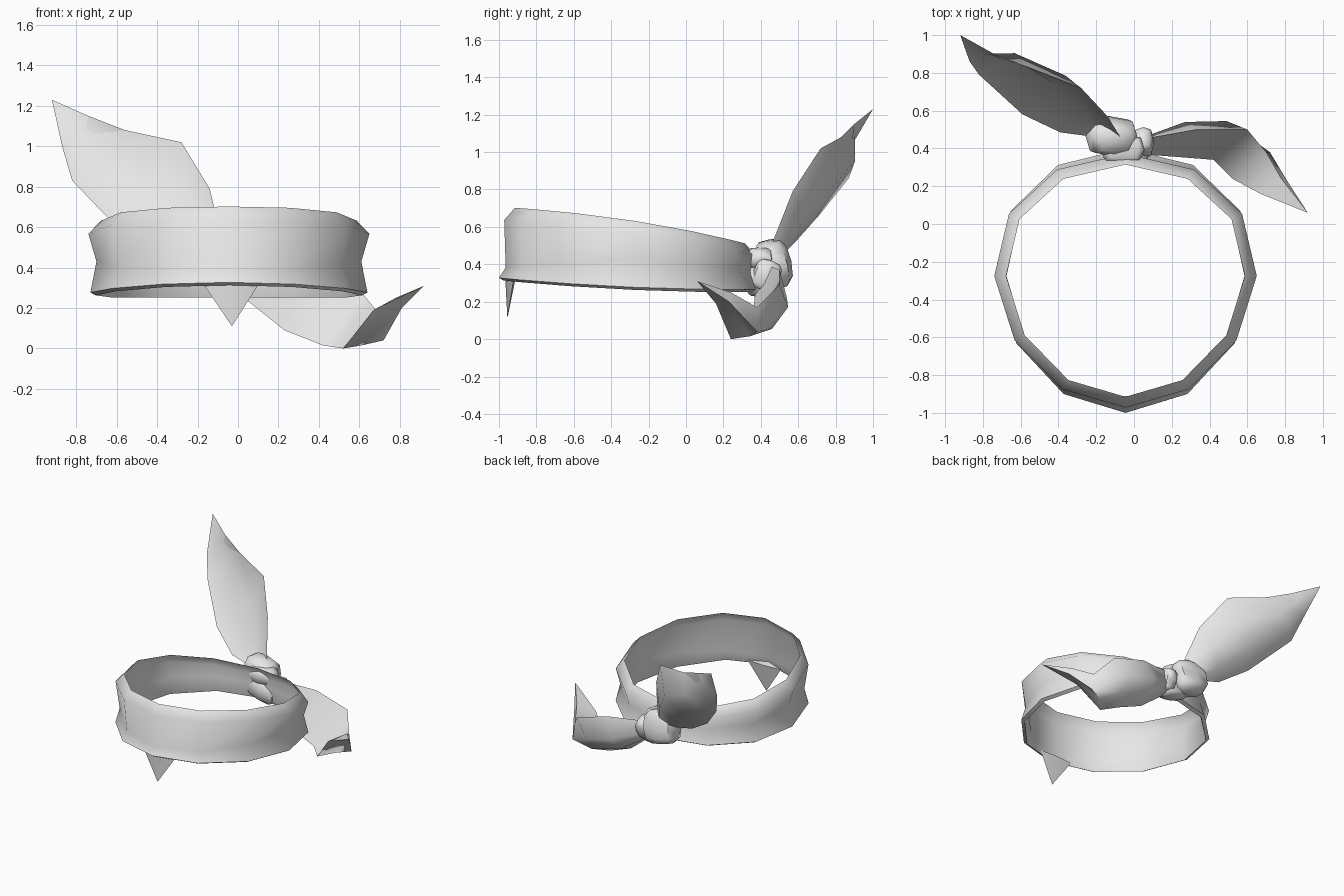
import bpy, bmesh, math
from mathutils import Vector

if "Cube" in bpy.data.objects:
    bpy.data.objects.remove(bpy.data.objects["Cube"], do_unlink=True)

cloth = bpy.data.materials.new("grey cloth")
cloth.use_nodes = True
cloth.diffuse_color = (0.8, 0.8, 0.8, 1)
cloth.node_tree.nodes["Principled BSDF"].inputs["Base Color"].default_value = (0.8, 0.8, 0.8, 1)


def finish(name, bm, angle):
    bmesh.ops.recalc_face_normals(bm, faces=bm.faces)
    mesh = bpy.data.meshes.new(name)
    bm.to_mesh(mesh)
    bm.free()
    mesh.materials.append(cloth)
    obj = bpy.data.objects.new(name, mesh)
    bpy.context.collection.objects.link(obj)
    bpy.ops.object.select_all(action="DESELECT")
    obj.select_set(True)
    bpy.context.view_layer.objects.active = obj
    bpy.ops.object.shade_smooth_by_angle(angle=math.radians(angle))
    return obj


def loft(name, sections, tip=None, closed=False):
    """Skin closed cross-sections, ending in a tip or joining into a loop."""
    bm = bmesh.new()
    rings = [[bm.verts.new(p) for p in s] for s in sections]
    n = len(rings[0])
    pairs = list(zip(rings, rings[1:]))
    if closed:
        pairs.append((rings[-1], rings[0]))
    for a, b in pairs:
        for i in range(n):
            j = (i + 1) % n
            bm.faces.new((a[i], a[j], b[j], b[i]))
    if tip:
        t = bm.verts.new(tip)
        for i in range(n):
            bm.faces.new((rings[-1][i], rings[-1][(i + 1) % n], t))
    if not closed:
        bm.faces.new(rings[0])
    return finish(name, bm, 60)


def lump(name, centre, size, turn=(0, 0, 0), power=0.65):
    """Low-poly fold of cloth, boxier with a lower power."""
    bm = bmesh.new()
    bmesh.ops.create_uvsphere(bm, u_segments=8, v_segments=6, radius=1)
    for v in bm.verts:
        v.co = [math.copysign(abs(c) ** power, c) if abs(c) > 1e-4 else 0 for c in v.co]
    obj = finish(name, bm, 60)
    obj.location, obj.scale = centre, size
    obj.rotation_euler = [math.radians(a) for a in turn]


# Headband: thin twelve-sided ring, lower and narrower towards the back
sections = []
for i in range(12):
    a = math.radians(30 * i - 90)
    s, c = math.sin(a), math.cos(a)
    top = 0.632 - 0.095 * s - 0.025 * s * s
    low = 0.277 - 0.03 * s + 0.02 * s * s
    mid = low + (top - low) * (0.43 + 0.28 * min(s, 0))
    profile = [(0.685, 0.7, low), (0.655, 0.664, mid), (0.695, 0.672, top - 0.065),
               (0.632, 0.615, top), (0.675, 0.655, top - 0.07),
               (0.63, 0.646, mid), (0.66, 0.675, low - 0.014)]
    sections.append([(-0.045 + rx * c * (1 + 0.05 * s), -0.3 + ry * s + 0.025 * c * c, z)
                     for rx, ry, z in profile])
loft("headband", sections, closed=True)

# Pointed corner of cloth hanging below the front
loft("front_flap", [[(-0.18, -0.92, 0.33), (-0.03, -0.967, 0.34),
                     (0.11, -0.92, 0.33), (-0.03, -0.91, 0.33)]],
     tip=(-0.03, -0.955, 0.11))

# Raised tail: cupped leaf, bulging to the rear
edges = [((-0.06, 0.44, 0.46), (-0.2, 0.46, 0.42), 0.04),
         ((-0.14, 0.57, 0.79), (-0.39, 0.485, 0.46), 0.1),
         ((-0.28, 0.72, 1.02), (-0.59, 0.58, 0.59), 0.13),
         ((-0.56, 0.83, 1.08), (-0.82, 0.79, 0.83), 0.1),
         ((-0.74, 0.9, 1.15), (-0.87, 0.86, 1.0), 0.02)]
back = Vector((0.2, 0.88, -0.4))
sections = []
for u, l, bulge in edges:
    u, l = Vector(u), Vector(l)
    sections.append([u, u.lerp(l, 0.35) + back * bulge, u.lerp(l, 0.75) + back * bulge * 0.8,
                     l, u.lerp(l, 0.5) + back * bulge * 0.75])
loft("raised_tail", sections, tip=(-0.92, 1.0, 1.23))

# Drooping tail: folded strip curling forward to a point
loft("drooping_tail", [
    [(0.03, 0.37, 0.25), (0.04, 0.42, 0.25), (0.05, 0.46, 0.3), (0.05, 0.45, 0.39)],
    [(0.23, 0.355, 0.09), (0.25, 0.46, 0.12), (0.27, 0.54, 0.22), (0.33, 0.5, 0.37)],
    [(0.42, 0.34, 0.015), (0.5, 0.46, 0.055), (0.49, 0.545, 0.17), (0.6, 0.5, 0.29)],
    [(0.52, 0.24, 0.0), (0.61, 0.34, 0.015), (0.72, 0.38, 0.04), (0.7, 0.38, 0.17)],
    [(0.67, 0.16, 0.19), (0.74, 0.2, 0.19), (0.81, 0.23, 0.2), (0.78, 0.24, 0.25)],
], tip=(0.92, 0.06, 0.31))

# Knot, side loop and two wraps around the back of the band
lump("knot", (-0.12, 0.465, 0.4), (0.14, 0.1, 0.13), (12, 12, 0))
lump("knot_side_loop", (0.05, 0.43, 0.34), (0.055, 0.075, 0.085), (-20, 0, 0))
lump("upper_wrap", (-0.06, 0.395, 0.43), (0.115, 0.075, 0.06), power=0.55)
lump("lower_wrap", (-0.04, 0.395, 0.32), (0.125, 0.08, 0.08), (0, 15, 0), power=0.55)
